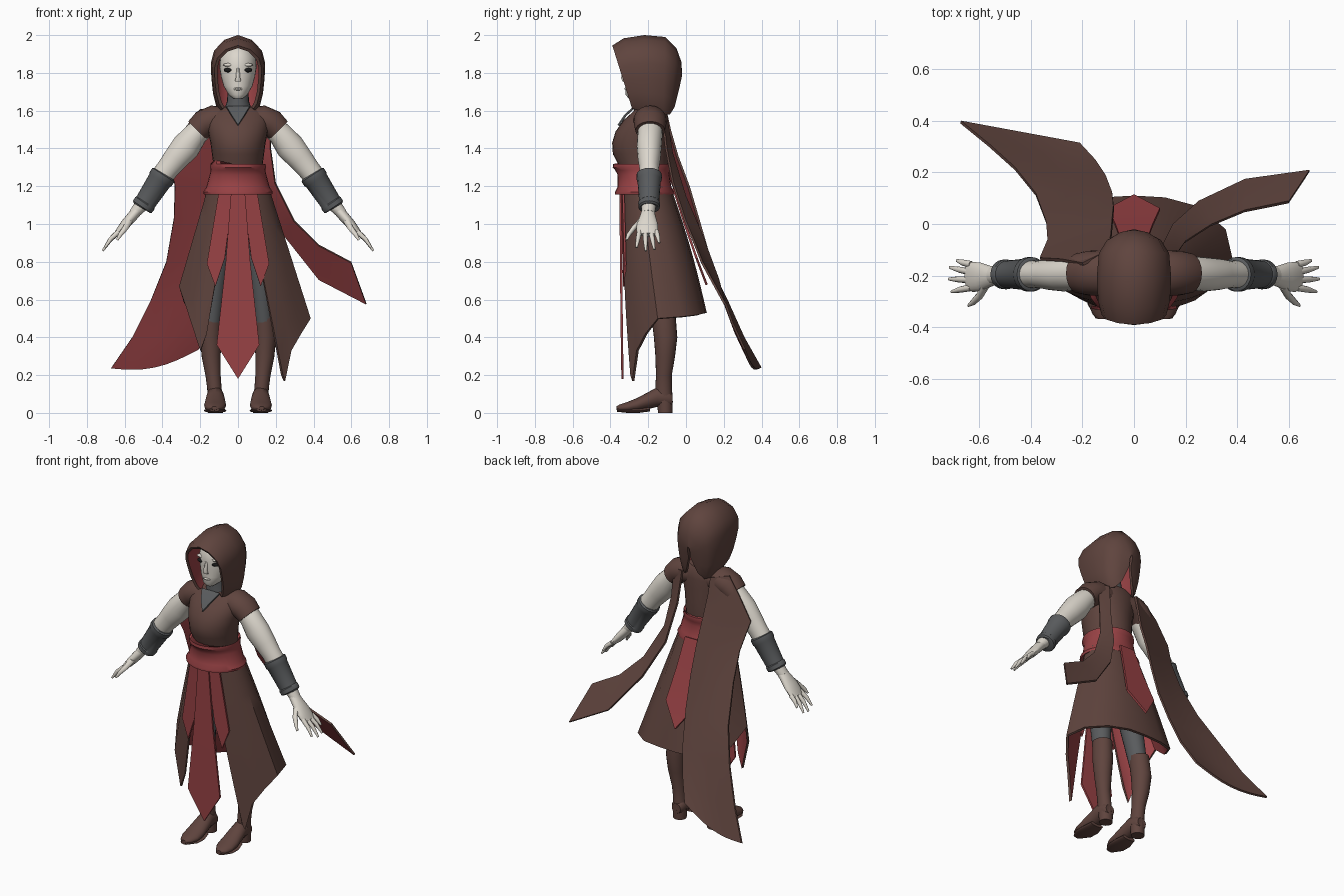
import bpy, bmesh
from math import sin, cos, pi, radians
from mathutils import Vector as V


def material(name, r, g, b):
    m = bpy.data.materials.new(name)
    m.diffuse_color = (r, g, b, 1)
    return m


BROWN = material("brown_cloth", .115, .058, .048)
RED = material("red_cloth", .32, .055, .06)
SKIN = material("pale_skin", .72, .68, .61)
GREY = material("dark_grey", .10, .105, .11)
BLACK = material("black", .01, .01, .01)


def finish(name, bm, mats, mirror=False, thick=0):
    me = bpy.data.meshes.new(name)
    bm.to_mesh(me)
    bm.free()
    ob = bpy.data.objects.new(name, me)
    bpy.context.collection.objects.link(ob)
    for m in mats:
        me.materials.append(m)
    if thick:
        s = ob.modifiers.new("thickness", 'SOLIDIFY')
        s.thickness, s.offset = thick, -1
        s.material_offset = len(mats) - 1
    if mirror:
        ob.modifiers.new("mirror", 'MIRROR').use_mirror_merge = False
    return ob


def tube(name, rings, mat, mirror=False, n=20):
    """Capped loft; ring = x, y, z, radius along y (x if the path runs along y), other radius."""
    bm = bmesh.new()
    loops = []
    for i, (x, y, z, ra, rb) in enumerate(rings):
        t = V(rings[min(i + 1, len(rings) - 1)][:3]) - V(rings[max(i - 1, 0)][:3])
        along_y = abs(t.y) > .8 * t.length
        u = V((1, 0, 0)) if along_y else V((0, 1, 0))
        w = V((0, 0, 1)) if along_y else t.cross(u).normalized()
        loops.append([bm.verts.new(V((x, y, z)) + u * ra * cos(2 * pi * k / n) + w * rb * sin(2 * pi * k / n))
                      for k in range(n)])
    for a, b in zip(loops, loops[1:]):
        for k in range(n):
            bm.faces.new((a[k], a[k - 1], b[k - 1], b[k]))
    bm.faces.new(loops[0])
    bm.faces.new(loops[-1])
    bmesh.ops.recalc_face_normals(bm, faces=bm.faces)
    return finish(name, bm, [mat], mirror)


def grid(name, rows, mats, inside, thick=.012, mirror=False):
    """Cloth sheet from rows of points, outer side facing away from the point inside."""
    bm = bmesh.new()
    vs = [[bm.verts.new(p) for p in r] for r in rows]
    for a, b in zip(vs, vs[1:]):
        for k in range(len(a) - 1):
            bm.faces.new((a[k], a[k + 1], b[k + 1], b[k]))
    bmesh.ops.remove_doubles(bm, verts=bm.verts, dist=.0005)
    bm.normal_update()
    c = V(inside)
    if sum(f.normal.dot((f.calc_center_median() - c).normalized()) * f.calc_area() for f in bm.faces) < 0:
        bmesh.ops.reverse_faces(bm, faces=bm.faces)
    return finish(name, bm, mats, mirror, thick)


def sheet(name, left, right, mats, inside, cols=4, sag=0, **kw):
    rows = []
    for j, (a, b) in enumerate(zip(left, right)):
        f = j / (len(left) - 1)
        rows.append([V(a).lerp(V(b), k / cols) - V((0, 0, sag * f * f * sin(pi * k / cols)))
                     for k in range(cols + 1)])
    return grid(name, rows, mats, inside, **kw)


def ball(name, loc, size, mat, mirror=False):
    bm = bmesh.new()
    bmesh.ops.create_uvsphere(bm, u_segments=16, v_segments=10, radius=1)
    for v in bm.verts:
        v.co = V([v.co[i] * size[i] + loc[i] for i in range(3)])
    return finish(name, bm, [mat], mirror)


# Head, face and neck
tube("head", [(0, -.275, 1.665, .03, .025), (0, -.262, 1.685, .058, .05), (0, -.235, 1.73, .085, .076),
              (0, -.22, 1.78, .102, .09), (0, -.21, 1.83, .113, .098), (0, -.205, 1.88, .112, .094),
              (0, -.2, 1.92, .092, .075), (0, -.2, 1.95, .05, .04)], SKIN, n=28)
ball("eyes", (.047, -.3, 1.815), (.028, .016, .013), BLACK, True)
ball("brows", (.045, -.298, 1.842), (.034, .016, .01), SKIN, True)
tube("nose", [(0, -.316, 1.825, .01, .008), (0, -.33, 1.775, .014, .012), (0, -.325, 1.755, .012, .018)], SKIN, n=10)
ball("lips", (0, -.312, 1.715), (.026, .014, .009), SKIN)
ball("mouth_line", (0, -.319, 1.715), (.022, .008, .002), BLACK)
tube("neck", [(0, -.2, 1.52, .08, .09), (0, -.2, 1.6, .075, .075), (0, -.205, 1.65, .065, .058),
              (0, -.21, 1.71, .06, .055)], GREY)
sheet("collar_front", [(-.062, -.275, 1.625), (-.035, -.325, 1.58), (0, -.362, 1.525)],
      [(.062, -.275, 1.625), (.035, -.325, 1.58), (0, -.362, 1.525)], [GREY], (0, 5, 1.5))

# Hood: arches swept from the face opening to the back
half = [(0, 1), (.5, .94), (.88, .8), (1, .64), (.98, .45), (.92, .25), (.8, .08), (.66, 0)]
arch = [(-a, b) for a, b in reversed(half[1:])] + half
rows = []
for yt, yb, zt, zb, w in [(-.39, -.285, 1.945, 1.61, .125), (-.33, -.24, 1.983, 1.6, .139),
                          (-.22, -.18, 2.0, 1.59, .144), (-.11, -.12, 1.99, 1.58, .136),
                          (-.05, -.085, 1.93, 1.58, .105), (-.025, -.06, 1.86, 1.62, .06),
                          (-.02, -.035, 1.79, 1.72, .008)]:
    rows.append([(a * w, yb + (yt - yb) * b, zb + (zt - zb) * b) for a, b in arch])
grid("hood", rows, [BROWN, RED], (0, -.2, 1.8), thick=.016)

# Torso and cap sleeves
tube("torso", [(0, -.22, 1.22, .12, .13), (0, -.225, 1.31, .13, .13), (0, -.24, 1.37, .147, .138),
               (0, -.243, 1.43, .148, .146), (0, -.235, 1.49, .138, .158), (0, -.215, 1.55, .115, .165),
               (0, -.195, 1.59, .09, .16), (0, -.19, 1.62, .07, .1)], BROWN, n=28)
tube("cap_sleeves", [(.06, -.19, 1.55, .08, .07), (.13, -.19, 1.55, .088, .078), (.18, -.19, 1.53, .086, .075),
                     (.215, -.19, 1.495, .078, .068)], BROWN, True)

# Arms, bracers, hands
tube("arms", [(.15, -.19, 1.54, .06, .055), (.22, -.19, 1.48, .066, .064), (.275, -.195, 1.41, .066, .076),
              (.33, -.195, 1.345, .06, .067), (.37, -.195, 1.295, .052, .06), (.42, -.195, 1.23, .055, .058),
              (.49, -.195, 1.125, .042, .042), (.55, -.2, 1.055, .034, .028)], SKIN, True)
tube("bracers", [(.392, -.195, 1.265, .06, .062), (.395, -.195, 1.26, .067, .069), (.41, -.195, 1.237, .067, .069),
                 (.415, -.195, 1.23, .062, .064), (.49, -.195, 1.115, .053, .056), (.493, -.195, 1.11, .058, .06),
                 (.507, -.195, 1.09, .057, .059), (.51, -.195, 1.085, .05, .05)], GREY, True)
tube("palms", [(.53, -.2, 1.075, .033, .028), (.56, -.203, 1.04, .042, .028), (.595, -.205, 1.0, .056, .026),
               (.625, -.205, .965, .058, .021), (.645, -.2, .943, .05, .014)], SKIN, True)
for i, (y0, tip) in enumerate([(-.157, (.685, -.142, .9)), (-.186, (.712, -.168, .865)),
                               (-.216, (.716, -.213, .858)), (-.246, (.705, -.262, .875))]):
    a, b = V((.63, y0, .96)), V(tip)
    m = a.lerp(b, .5) + V((.006, 0, .004))
    tube(f"fingers_{i + 1}", [(*a, .014, .014), (*m, .012, .012), (*b, .006, .006)], SKIN, True, 10)
tube("thumbs", [(.575, -.235, 1.02, .02, .02), (.595, -.275, .98, .016, .016), (.622, -.302, .945, .013, .012),
                (.64, -.315, .915, .006, .006)], SKIN, True, 10)

# Waist sash
tube("waist_sash", [(0, -.22, 1.165, .145, .165), (0, -.22, 1.155, .155, .18), (0, -.22, 1.17, .156, .184),
                    (0, -.22, 1.195, .143, .168), (0, -.225, 1.26, .137, .15), (0, -.23, 1.285, .145, .145),
                    (0, -.233, 1.3, .155, .148), (0, -.233, 1.318, .153, .146), (0, -.23, 1.32, .13, .13)], RED, n=28)

# Skirt: columns from the left front edge around the back to the right front edge
hem = [(13, .238, -.295, .2), (24, .25, -.285, .17), (42, .283, -.262, .33), (60, .335, -.215, .42),
       (78, .385, -.15, .5), (102, .355, -.02, .51), (130, .25, .068, .52), (155, .12, .103, .53), (180, 0, .11, .53),
       (205, -.12, .103, .53), (230, -.22, .065, .54), (260, -.285, -.05, .58), (288, -.312, -.17, .67),
       (315, -.265, -.26, .53), (335, -.2, -.295, .33), (347, -.165, -.3, .42)]
rows = []
for j in range(8):
    f = j / 7
    row = []
    for ang, x, y, z in hem:
        a = radians(ang)
        p = V((.165 * sin(a), -.21 - .128 * cos(a), 1.2)).lerp(V((x, y, z)), f)
        p.y += .012 * sin(pi * f) * -cos(a)
        row.append(p)
    rows.append(row)
grid("skirt", rows, [BROWN, RED], (0, -.2, .8), thick=.014)

# Hanging sash tails, front and back
edge = [(.036, -.352, 1.18), (.065, -.35, .8), (.113, -.345, .36), (0, -.342, .18)]
sheet("front_tail", [(-x, y, z) for x, y, z in edge], edge, [RED], (0, 5, .7), cols=2)
sheet("front_side_tails", [(.025, -.345, 1.18), (.07, -.337, .82), (.12, -.333, .67)],
      [(.1, -.338, 1.18), (.165, -.328, .79), (.12, -.333, .67)], [RED], (0, 5, .7), cols=2, mirror=True)
edge = [(.05, -.06, 1.19), (.072, .0, 1.0), (.1, .062, .82), (0, .115, .68)]
sheet("back_tail", [(-x, y, z) for x, y, z in edge], edge, [RED], (0, -5, .9), cols=2)

# Cape: wide flap on one side, narrow strip on the other
sheet("wide_cape",
      [(-.2, -.15, 1.61), (-.28, -.135, 1.51), (-.365, -.13, 1.37), (-.335, -.06, 1.2), (-.34, .01, 1.03),
       (-.38, .12, .8), (-.46, .22, .6), (-.56, .31, .4), (-.67, .4, .24)],
      [(-.1, -.1, 1.59), (-.1, -.08, 1.5), (-.09, -.04, 1.36), (-.085, .02, 1.2), (-.08, .07, 1.03),
       (-.085, .125, .84), (-.11, .19, .65), (-.15, .25, .48), (-.21, .315, .34)],
      [BROWN, RED], (0, -9, 0), cols=8, sag=.045)
sheet("narrow_cape",
      [(.17, -.12, 1.58), (.175, -.1, 1.4), (.2, -.065, 1.22), (.3, .0, 1.02), (.43, .055, .89), (.6, .09, .8)],
      [(.1, -.1, 1.58), (.115, -.07, 1.38), (.15, .0, 1.15), (.25, .09, .94), (.43, .175, .71), (.68, .21, .58)],
      [BROWN, RED], (0, -9, 0))

# Legs and boots
tube("trousers", [(.085, -.19, 1.12, .1, .08), (.1, -.18, .9, .085, .078), (.122, -.155, .68, .068, .06),
                  (.138, -.125, .48, .055, .05)], GREY, True)
tube("boot_shafts", [(.138, -.12, .53, .064, .056), (.14, -.117, .49, .064, .056), (.145, -.108, .4, .062, .058),
                     (.142, -.11, .3, .052, .05), (.132, -.117, .2, .042, .04), (.125, -.118, .13, .044, .038),
                     (.12, -.115, .06, .045, .042)], BROWN, True)
tube("boot_feet", [(.12, -.072, .07, .03, .03), (.12, -.09, .075, .042, .045), (.12, -.15, .085, .046, .052),
                   (.12, -.2, .065, .052, .045), (.121, -.26, .042, .058, .036), (.122, -.31, .031, .055, .027),
                   (.124, -.35, .026, .036, .019), (.125, -.368, .025, .014, .01)], BROWN, True)
tube("boot_soles", [(.12, -.19, .02, .045, .012), (.121, -.25, .012, .06, .012), (.122, -.31, .012, .058, .012),
                    (.124, -.365, .016, .025, .01)], BROWN, True)
tube("boot_heels", [(.12, -.112, .06, .042, .042), (.12, -.11, 0, .038, .04)], BROWN, True)

# Apply modifiers and shade smooth
for ob in bpy.data.objects:
    ob.select_set(True)
bpy.context.view_layer.objects.active = bpy.data.objects["torso"]
bpy.ops.object.convert(target='MESH')
bpy.ops.object.shade_smooth_by_angle(angle=radians(40))
